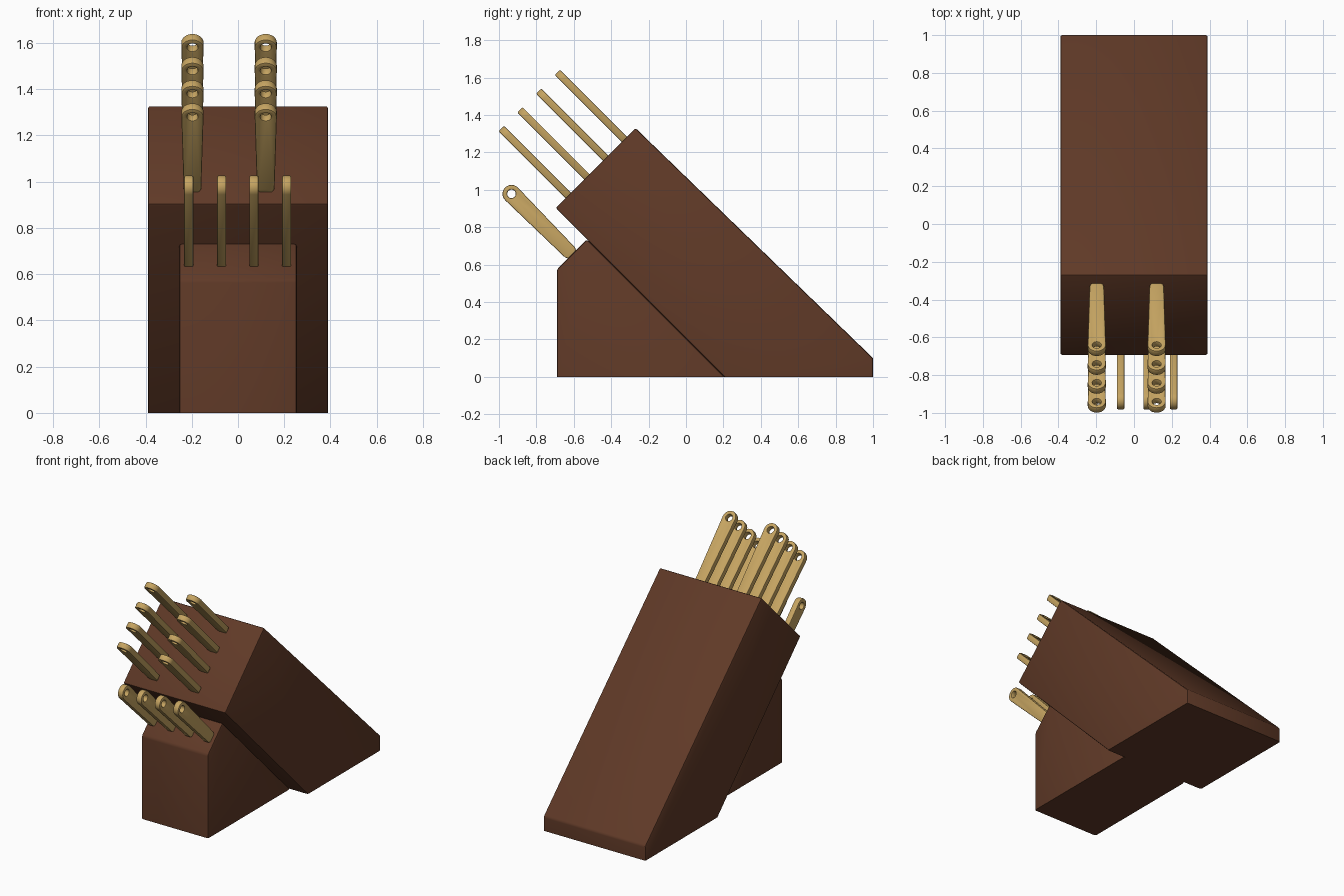
import bpy, bmesh, math
from mathutils import Matrix, Vector

if "Cube" in bpy.data.objects:
    bpy.data.objects.remove(bpy.data.objects["Cube"])


def material(name, rgb):
    m = bpy.data.materials.new(name)
    m.diffuse_color = (*rgb, 1)
    m.use_nodes = True
    m.node_tree.nodes["Principled BSDF"].inputs["Base Color"].default_value = m.diffuse_color
    return m


WALNUT = material("dark_walnut", (0.115, 0.041, 0.020))
BRASS = material("golden_wood", (0.56, 0.37, 0.12))
S = math.sqrt(0.5)


def smooth(ob):
    bpy.ops.object.select_all(action='DESELECT')
    ob.select_set(True)
    bpy.context.view_layer.objects.active = ob
    bpy.ops.object.shade_smooth_by_angle(angle=math.radians(30))


def block(name, profile, half, bevel):
    """Extrude a side profile (y, z) across x and soften all but the floor edges."""
    bm = bmesh.new()
    face = bm.faces.new([bm.verts.new((-half, y, z)) for y, z in profile])
    ext = bmesh.ops.extrude_face_region(bm, geom=[face])
    new = [v for v in ext["geom"] if isinstance(v, bmesh.types.BMVert)]
    bmesh.ops.translate(bm, verts=new, vec=(2 * half, 0, 0))
    bmesh.ops.recalc_face_normals(bm, faces=bm.faces)
    edges = [e for e in bm.edges if max(v.co.z for v in e.verts) > 0.01]
    bmesh.ops.bevel(bm, geom=edges, offset=bevel, segments=2, profile=0.5, affect='EDGES')
    me = bpy.data.meshes.new(name)
    bm.to_mesh(me)
    bm.free()
    me.materials.append(WALNUT)
    ob = bpy.data.objects.new(name, me)
    bpy.context.collection.objects.link(ob)
    smooth(ob)


def handle_mesh():
    """Tapered flat handle with a round end and a hanging hole (axis along +y)."""
    length, r, hole = 0.457, 0.048, 0.023
    arc = [(r * math.cos(a), length + r * math.sin(a))
           for a in (math.pi * i / 12 for i in range(13))]
    outline = [(0.026, -0.01), (0.038, 0.014)] + arc + [(-0.038, 0.014), (-0.026, -0.01)]
    ring = [(hole * math.cos(a), length + hole * math.sin(a))
            for a in (math.tau * i / 16 for i in range(16))]
    cu = bpy.data.curves.new("handle_outline", 'CURVE')
    cu.dimensions = '2D'
    cu.fill_mode = 'BOTH'
    cu.extrude, cu.bevel_depth, cu.bevel_resolution, cu.offset = 0.014, 0.006, 1, -0.006
    for pts in (outline, ring):
        sp = cu.splines.new('POLY')
        sp.points.add(len(pts) - 1)
        for p, (x, y) in zip(sp.points, pts):
            p.co = (x, y, 0, 1)
        sp.use_cyclic_u = True
    tmp = bpy.data.objects.new("handle_outline", cu)
    bpy.context.collection.objects.link(tmp)
    dg = bpy.context.evaluated_depsgraph_get()
    me = bpy.data.meshes.new_from_object(tmp.evaluated_get(dg))
    bpy.data.objects.remove(tmp)
    # weld the caps to the rim
    bm = bmesh.new()
    bm.from_mesh(me)
    bmesh.ops.remove_doubles(bm, verts=bm.verts, dist=0.0001)
    bmesh.ops.recalc_face_normals(bm, faces=bm.faces)
    bm.to_mesh(me)
    bm.free()
    me.materials.clear()
    me.materials.append(BRASS)
    return me


def place_handle(name, mesh, base, width_dir):
    axis = Vector((0, -S, S))
    w = Vector(width_dir)
    ob = bpy.data.objects.new(name, mesh.copy())
    bpy.context.collection.objects.link(ob)
    rot = Matrix((w, axis, w.cross(axis))).transposed()
    ob.matrix_world = Matrix.Translation(base) @ rot.to_4x4()
    smooth(ob)


# Slanted main block and the narrower front block supporting it
block("main_block", [(-0.697, 0.903), (-0.27, 1.33), (1.0, 0.10), (1.0, 0), (0.205, 0)],
      0.39, 0.01)
block("front_block", [(-0.69, 0), (-0.69, 0.575), (-0.53, 0.735), (0.205, 0)], 0.255, 0.012)

mesh = handle_mesh()
# Two columns of large knife handles, lying flat
for x in (-0.197, 0.12):
    for i in range(4):
        place_handle("knife_handle", mesh, (x, -0.33 - 0.1 * i, 1.27 - 0.1 * i), (1, 0, 0))
# Row of small knife handles, standing on edge
for x in (-0.213, -0.071, 0.069, 0.21):
    place_handle("small_knife_handle", mesh, (x, -0.61, 0.655), (0, S, S))
